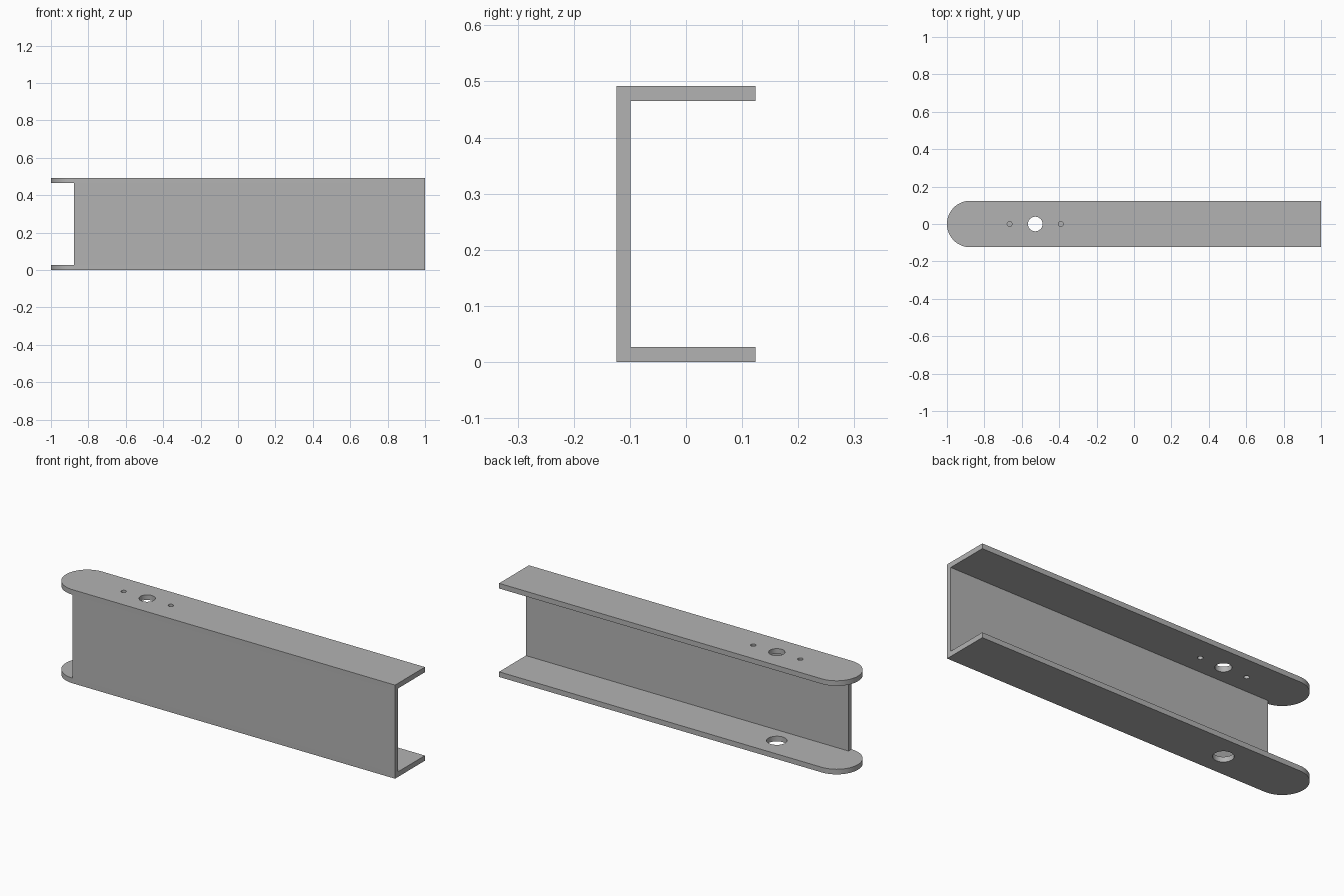
import bpy
import bmesh
from math import cos, sin, pi, radians

cube = bpy.data.objects.get("Cube")
if cube:
    bpy.data.objects.remove(cube, do_unlink=True)

HALF_WIDTH = 0.124
THICK = 0.027
HEIGHT = 0.492
WEB_THICK = 0.025
ROUND_X = -1 + HALF_WIDTH
HOLE_X = -0.528
BOLT_SPACING = 0.137

steel = bpy.data.materials.new("plain grey steel")
steel.use_nodes = True
grey = (0.45, 0.45, 0.45, 1)
steel.diffuse_color = grey
steel.node_tree.nodes["Principled BSDF"].inputs["Base Color"].default_value = grey


def arc(cx, radius, start, end, steps):
    angles = [start + (end - start) * i / steps for i in range(steps + 1)]
    return [(cx + radius * cos(a), radius * sin(a)) for a in angles]


def finish(name, bm):
    """Turn a bmesh into an object with sharp edges and smooth curves."""
    bmesh.ops.remove_doubles(bm, verts=bm.verts, dist=0.0001)
    bmesh.ops.recalc_face_normals(bm, faces=bm.faces)
    mesh = bpy.data.meshes.new(name)
    bm.to_mesh(mesh)
    bm.free()
    mesh.materials.append(steel)
    mesh.shade_smooth()
    mesh.set_sharp_from_angle(angle=radians(30))
    obj = bpy.data.objects.new(name, mesh)
    bpy.context.collection.objects.link(obj)
    return obj


def flange(name, z, holes):
    """Plate with one rounded end and round holes, as an extruded outline."""
    curve = bpy.data.curves.new(name + " outline", "CURVE")
    curve.dimensions = "2D"
    curve.fill_mode = "BOTH"
    curve.extrude = THICK / 2
    outline = arc(ROUND_X, HALF_WIDTH, pi / 2, 3 * pi / 2, 48)
    outline += [(1, -HALF_WIDTH), (1, HALF_WIDTH)]
    loops = [outline] + [arc(x, r, 0, 2 * pi, 48)[:-1] for x, r in holes]
    for loop in loops:
        spline = curve.splines.new("POLY")
        spline.points.add(len(loop) - 1)
        for point, (x, y) in zip(spline.points, loop):
            point.co = (x, y, 0, 1)
        spline.use_cyclic_u = True
    helper = bpy.data.objects.new(name + " outline", curve)
    bpy.context.collection.objects.link(helper)
    graph = bpy.context.evaluated_depsgraph_get()
    solid = helper.evaluated_get(graph)
    bm = bmesh.new()
    bm.from_mesh(solid.to_mesh())
    solid.to_mesh_clear()
    bpy.data.objects.remove(helper, do_unlink=True)
    bpy.data.curves.remove(curve)
    bmesh.ops.translate(bm, verts=bm.verts, vec=(0, 0, z + THICK / 2))
    return finish(name, bm)


# Flanges: the top has a pivot hole and two bolt holes, the bottom a wider hole
flange("bottom_flange", 0, [(HOLE_X, 0.049)])
flange("top_flange", HEIGHT - THICK, [
    (HOLE_X, 0.039),
    (HOLE_X - BOLT_SPACING, 0.013),
    (HOLE_X + BOLT_SPACING, 0.013),
])

# Upright web joining the flanges along the front
bm = bmesh.new()
bmesh.ops.create_cube(bm, size=1)
bmesh.ops.scale(bm, verts=bm.verts,
                vec=(1 - ROUND_X, WEB_THICK, HEIGHT - 2 * THICK))
bmesh.ops.translate(bm, verts=bm.verts,
                    vec=((1 + ROUND_X) / 2, -HALF_WIDTH + WEB_THICK / 2, HEIGHT / 2))
finish("web", bm)
